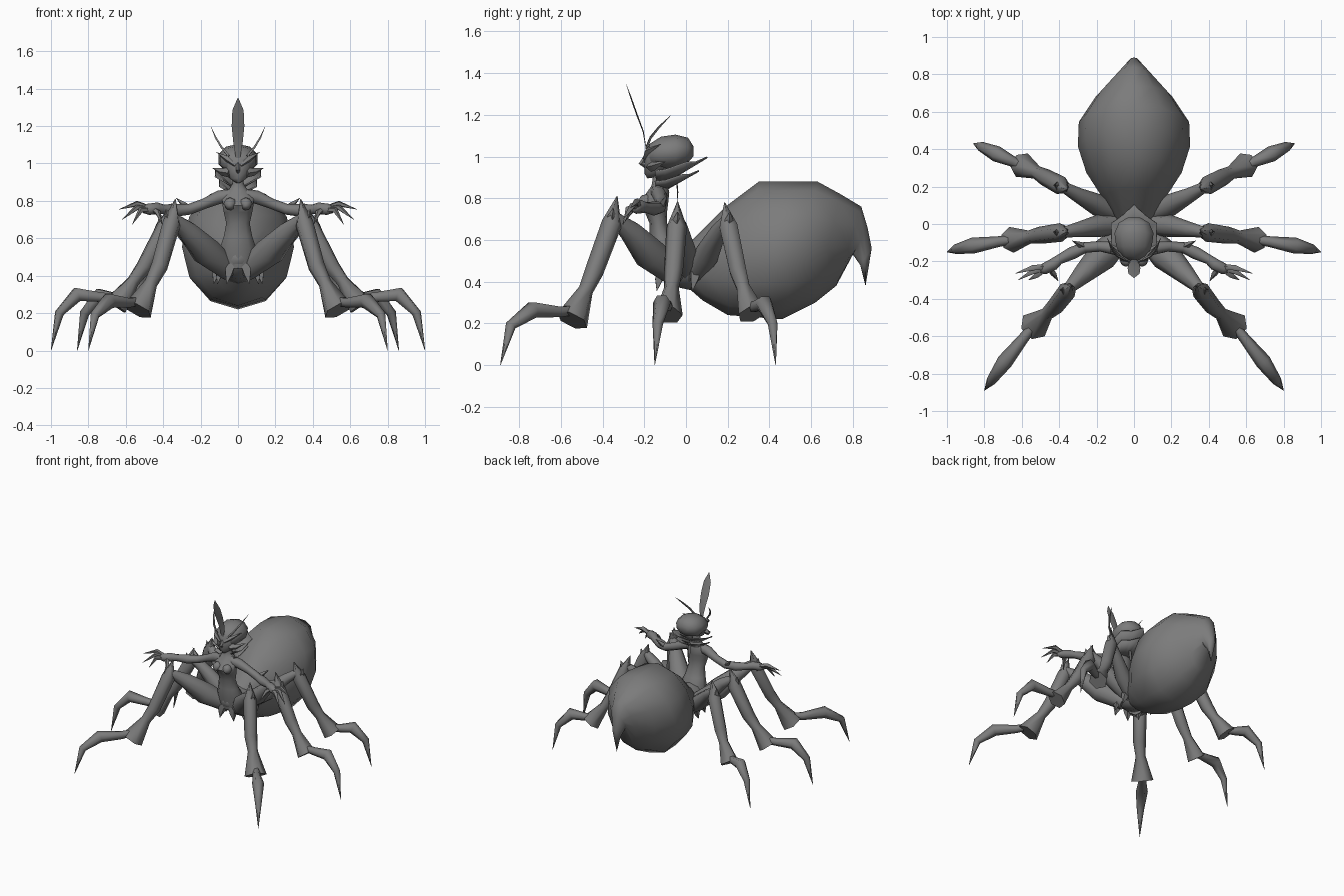
import bpy, bmesh, math
from mathutils import Vector

grey = bpy.data.materials.new("chitin_grey")
grey.diffuse_color = (0.2, 0.2, 0.2, 1)


def finish(name, rings, mirror=False, angle=50):
    """Skin a list of point rings, cap the ends and shade the result."""
    bm = bmesh.new()
    vr = [[bm.verts.new(p) for p in r] for r in rings]
    n = len(rings[0])
    for a, b in zip(vr, vr[1:]):
        for i in range(n):
            j = (i + 1) % n
            bm.faces.new((a[i], a[j], b[j], b[i]))
    bm.faces.new(vr[0])
    bm.faces.new(vr[-1])
    bmesh.ops.remove_doubles(bm, verts=bm.verts, dist=0.0004)
    bmesh.ops.recalc_face_normals(bm, faces=bm.faces)
    return add(name, bm, mirror, angle)


def add(name, bm, mirror=False, angle=50):
    me = bpy.data.meshes.new(name)
    bm.to_mesh(me)
    bm.free()
    me.materials.append(grey)
    ob = bpy.data.objects.new(name, me)
    bpy.context.collection.objects.link(ob)
    bpy.ops.object.select_all(action='DESELECT')
    ob.select_set(True)
    bpy.context.view_layer.objects.active = ob
    bpy.ops.object.shade_smooth_by_angle(angle=math.radians(angle))
    if mirror:
        m = ob.modifiers.new("mirror", 'MIRROR')
        m.use_mirror_merge = False
    return ob


def loft(name, sections, n=10):
    """Sections: (y, z) of one edge, (y, z) of the opposite edge, half width."""
    rings = []
    for ya, za, yb, zb, w in sections:
        c, h = Vector((0, (ya + yb) / 2, (za + zb) / 2)), Vector((0, (ya - yb) / 2, (za - zb) / 2))
        rings.append([c + h * math.cos(t) + Vector((w * math.sin(t), 0, 0))
                      for t in (2 * math.pi * i / n for i in range(n))])
    return finish(name, rings)


def tube(name, pts, n=6, flat=1.0, mirror=True):
    """Points: x, y, z, radius. flat scales the thickness along the second axis."""
    P = [Vector(p[:3]) for p in pts]
    ref = Vector((1, 0, 0))
    if mirror:
        side = Vector((P[0].y - P[-1].y, P[-1].x - P[0].x, 0))
        ref = side.normalized() if side.length > 0.01 else Vector((0, 1, 0))
    rings = []
    for i, p in enumerate(pts):
        d = (P[min(i + 1, len(P) - 1)] - P[max(i - 1, 0)]).normalized()
        u = (ref - d * ref.dot(d)).normalized()
        v = d.cross(u)
        rings.append([P[i] + p[3] * (u * math.cos(t) + v * math.sin(t) * flat)
                      for t in (2 * math.pi * k / n for k in range(n))])
    return finish(name, rings, mirror, 68)


# Abdomen with hooked tail
loft("abdomen", [
    (-.06, .52, -.04, .42, .06), (.03, .60, 0, .38, .095), (.19, .76, .08, .31, .165),
    (.35, .88, .20, .24, .255), (.50, .88, .33, .23, .30), (.63, .88, .46, .22, .295),
    (.74, .82, .62, .30, .205), (.84, .76, .72, .38, .10), (.87, .66, .80, .53, .055),
    (.89, .56, .835, .48, .03), (.861, .38, .86, .38, 0)], 12)

# Front body and upright torso
loft("thorax", [(.10, .45, .08, .38, .05), (.07, .56, .02, .36, .11),
                (-.05, .58, -.07, .38, .11), (-.13, .56, -.13, .43, .07),
                (-.16, .52, -.16, .47, .02)])
loft("torso", [(-.15, .44, 0, .42, .08), (-.17, .54, -.02, .54, .105),
               (-.175, .61, -.06, .61, .08), (-.175, .68, -.09, .68, .066),
               (-.20, .74, -.09, .74, .08), (-.225, .775, -.085, .78, .087),
               (-.19, .825, -.08, .83, .09), (-.165, .86, -.09, .865, .05),
               (-.16, .89, -.10, .90, .03), (-.16, .95, -.09, .95, .03)])
tube("bust", [(.04, -.16, .81, .015), (.042, -.19, .785, .036),
              (.042, -.212, .775, .028), (.042, -.225, .77, .008)], 8)
# Thin strand hanging behind the back
tube("back_strand", [(0, -.045, .89, .012), (0, -.04, .83, .012), (0, -.04, .77, .003)], 4, .25, False)

# Head, brow and jaw
loft("cranium", [(-.19, 1.02, -.185, .99, .03), (-.175, 1.06, -.165, .95, .075),
                 (-.12, 1.095, -.12, .94, .10), (-.05, 1.105, -.05, .94, .11),
                 (.01, 1.09, .0, .96, .085), (.035, 1.05, .035, 1.0, .035)])
loft("face", [(-.185, .895, -.15, .90, .012), (-.20, .92, -.11, .92, .045),
              (-.20, .96, -.09, .96, .068), (-.20, 1.01, -.09, 1.01, .075),
              (-.18, 1.05, -.09, 1.05, .06)], 8)
tube("nose", [(0, -.19, 1.0, .012), (0, -.215, .965, .012), (0, -.19, .945, .005)], 4, mirror=False)
tube("brow", [(.015, -.20, .99, .008), (.06, -.185, 1.025, .016), (.115, -.12, 1.06, .001)], 4)
tube("cheek_spike", [(.045, -.17, .95, .025), (.085, -.15, .955, .02), (.135, -.10, .975, .001)], 4)

# Head crest blade and curved feelers
tube("crest_blade", [(0, -.19, 1.03, .012), (0, -.205, 1.12, .026), (0, -.235, 1.2, .034),
                     (0, -.265, 1.285, .03), (0, -.288, 1.35, .002)], 6, .12, mirror=False)
tube("feeler", [(.05, -.19, 1.04, .008), (.09, -.17, 1.09, .007),
                (.12, -.13, 1.14, .006), (.143, -.075, 1.195, .001)], 4)


# Two-tier pointed collar fanned behind the neck
def collar(name, z0, side_z, back_z, side, back, steps=8):
    bm = bmesh.new()
    prev = None
    for i in range(steps + 1):
        a = math.radians(-120 + 240 * i / steps)
        s, c = math.sin(a), math.cos(a)
        k = 1.0 if i % 2 == 0 else 0.84
        inner = bm.verts.new((.04 * s, -.125 + .035 * c, z0))
        outer = bm.verts.new((side * s * k, -.10 + ((back + .10) if c > 0 else .10) * c * k,
                              z0 + (side_z - z0 + (back_z - side_z) * max(c, -.3)) * k))
        if prev:
            bm.faces.new((prev[0], inner, outer, prev[1]))
        prev = (inner, outer)
    ob = add(name, bm, angle=30)
    m = ob.modifiers.new("thickness", 'SOLIDIFY')
    m.thickness = .008


collar("upper_collar", .885, .95, 1.0, .14, .10)
collar("lower_collar", .85, .895, .935, .115, .06)

# Arms and clawed hands
tube("arm", [(.04, -.135, .83, .036), (.10, -.13, .82, .036), (.18, -.12, .785, .028),
             (.26, -.125, .755, .029), (.33, -.155, .75, .034), (.40, -.19, .755, .026),
             (.43, -.215, .76, .032), (.48, -.24, .755, .03), (.51, -.25, .75, .015)], 8)
tube("elbow_spike", [(.26, -.125, .75, .024), (.29, -.11, .78, .016), (.33, -.09, .815, .001)], 4)
fingers = [((.54, -.235, .785), (.635, -.265, .755)), ((.54, -.255, .765), (.62, -.30, .70)),
           ((.52, -.275, .75), (.565, -.30, .675)), ((.43, -.265, .74), (.405, -.305, .675))]
for i, (mid, tip) in enumerate(fingers):
    tube(f"finger_{i + 1}", [(.455, -.23, .755, .016), (*mid, .016), (*tip, .001)], 5)

# Six legs: thigh, flared shin with knee point, and claw foot
legs = {
    "front": ([(.05, -.05, .43, .06), (.17, -.17, .53, .082), (.27, -.265, .64, .055), (.35, -.345, .71, .03)],
              [(.335, -.33, .81), (.355, -.355, .68), (.42, -.44, .45), (.465, -.48, .36), (.535, -.545, .215)],
              [(.52, -.52, .265), (.59, -.61, .255), (.69, -.735, .265), (.765, -.84, .19), (.80, -.89, .0)]),
    "middle": ([(.05, 0, .45, .05), (.19, -.01, .55, .06), (.3, -.03, .66, .04), (.38, -.045, .71, .028)],
               [(.355, -.04, .785), (.39, -.045, .66), (.50, -.06, .45), (.56, -.07, .37), (.655, -.085, .24)],
               [(.63, -.08, .28), (.73, -.095, .285), (.86, -.115, .30), (.955, -.135, .20), (1.0, -.15, .0)]),
    "rear": ([(.05, .04, .43, .05), (.19, .10, .53, .06), (.3, .155, .64, .04), (.38, .20, .70, .028)],
             [(.355, .185, .78), (.39, .205, .66), (.475, .25, .45), (.52, .275, .37), (.60, .315, .245)],
             [(.58, .305, .28), (.65, .335, .28), (.735, .375, .295), (.82, .415, .20), (.86, .43, .0)]),
}
for name, (thigh, shin, foot) in legs.items():
    tube(name + "_thigh", thigh, 8)
    big = .08 if name == "front" else .07
    tube(name + "_shin", [(*p, r) for p, r in zip(shin, (.002, .05, .046, .036, big))])
    tube(name + "_foot", [(*p, r) for p, r in zip(foot, (.024, .029, .043, .026, .001))])
    # Spur beside the knee
    k = Vector(shin[1])
    tube(name + "_knee_spur", [(k.x - .02, k.y, k.z - .02, .03), (k.x + .02, k.y, k.z + .03, .024),
                               (k.x + .03, k.y + .005, k.z + .075, .001)], 4)

# Small hip teeth under the front body
for i, (x, y) in enumerate([(.04, -.12), (.09, -.06), (.11, .05)]):
    tube(f"hip_tooth_{i + 1}", [(x, y, .46, .035), (x + .01, y - .01, .41, .025), (x + .02, y - .02, .355, .001)], 4)
